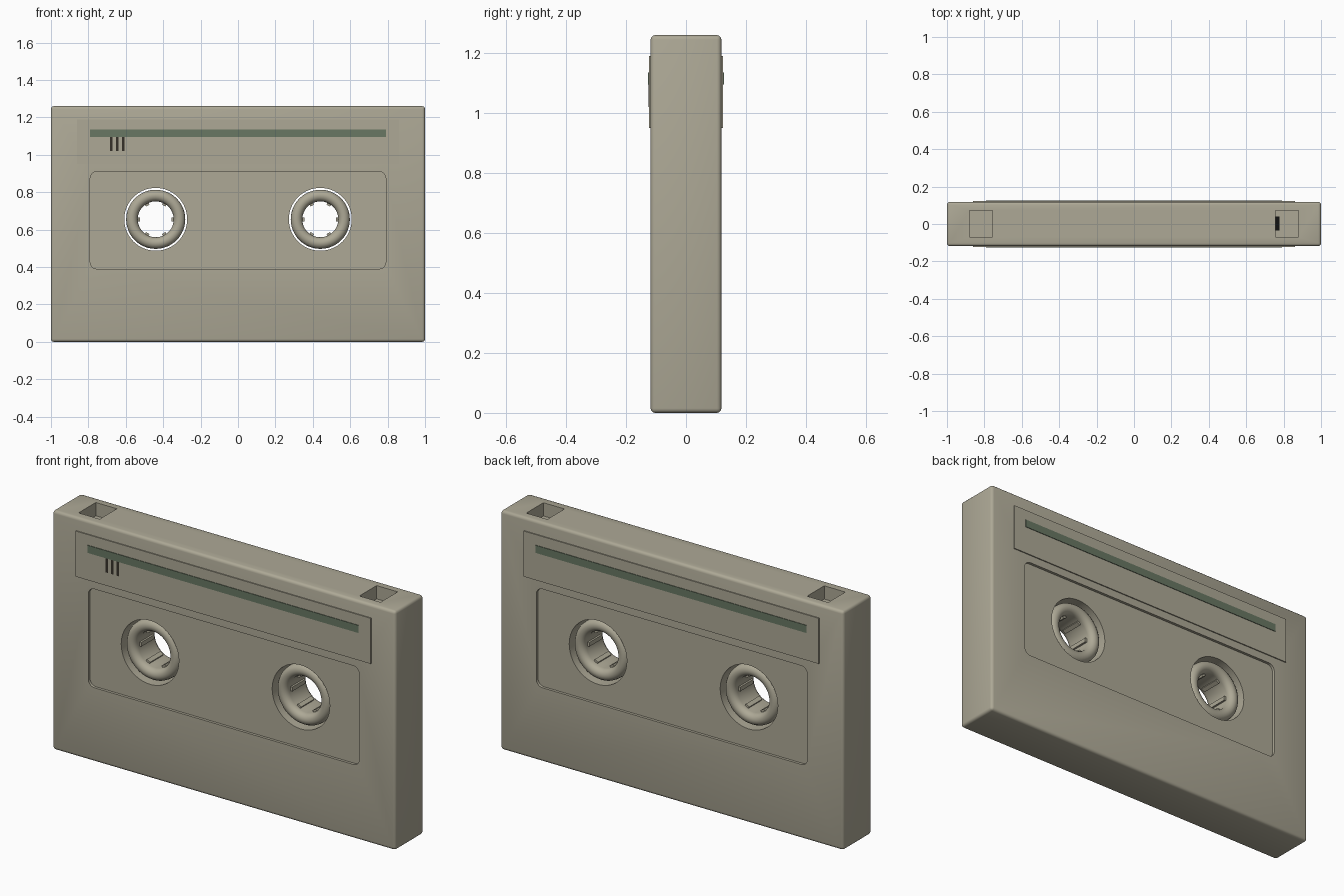
import bpy, bmesh, math
from mathutils import Matrix

if "Cube" in bpy.data.objects:
    bpy.data.objects.remove(bpy.data.objects["Cube"])


def material(name, rgb):
    m = bpy.data.materials.new(name)
    m.diffuse_color = (*rgb, 1)
    m.use_nodes = True
    m.node_tree.nodes["Principled BSDF"].inputs["Base Color"].default_value = m.diffuse_color
    return m


BEIGE = material("warm grey plastic", (0.42, 0.395, 0.305))
GREEN = material("muted green", (0.14, 0.185, 0.125))
DARK = material("dark brown", (0.035, 0.03, 0.022))
BLACK = material("black", (0.006, 0.006, 0.006))


def finish(name, bm, mat, smooth=True):
    bmesh.ops.recalc_face_normals(bm, faces=bm.faces)
    me = bpy.data.meshes.new(name)
    bm.to_mesh(me)
    bm.free()
    me.materials.append(mat)
    ob = bpy.data.objects.new(name, me)
    bpy.context.collection.objects.link(ob)
    if smooth:
        smooth_shade(ob)
    return ob


def smooth_shade(ob):
    bpy.ops.object.select_all(action='DESELECT')
    ob.select_set(True)
    bpy.context.view_layer.objects.active = ob
    bpy.ops.object.shade_smooth_by_angle(angle=math.radians(35))


def box(name, x, y, z, mat, bevel=0, corner=0):
    """Box from (min, max) ranges; bevel rounds all edges, corner only those along y."""
    bm = bmesh.new()
    size = [r[1] - r[0] for r in (x, y, z)]
    mid = [(r[0] + r[1]) / 2 for r in (x, y, z)]
    bmesh.ops.create_cube(bm, size=1, matrix=Matrix.Translation(mid) @ Matrix.Diagonal((*size, 1)))
    if bevel:
        bmesh.ops.bevel(bm, geom=bm.edges[:], offset=bevel, segments=3, profile=0.5, affect='EDGES')
    if corner:
        edges = [e for e in bm.edges if abs(e.verts[0].co.y - e.verts[1].co.y) > 1e-4]
        bmesh.ops.bevel(bm, geom=edges, offset=corner, segments=5, profile=0.5, affect='EDGES')
    return finish(name, bm, mat)


def cut(target, cutter):
    mod = target.modifiers.new("cut", 'BOOLEAN')
    mod.operation, mod.solver, mod.object = 'DIFFERENCE', 'EXACT', cutter
    cutter.hide_render = True
    bpy.context.view_layer.objects.active = target
    bpy.ops.object.modifier_apply(modifier=mod.name)
    bpy.data.objects.remove(cutter)


HUB_X, HUB_Z, D = 0.44, 0.655, 0.118

# shell with recessed panels, reel holes and top pits
shell = box("cassette_shell", (-1, 1), (-D, D), (0, 1.26), BEIGE, bevel=0.015)
for s in (-1, 1):
    ys = sorted((s * (D - 0.014), s * 0.3))
    cut(shell, box("panel_cutter", (-0.79, 0.79), ys, (0.39, 0.91), BEIGE, corner=0.035))
    bm = bmesh.new()
    bmesh.ops.create_cone(bm, cap_ends=True, segments=64, radius1=0.168, radius2=0.168, depth=1,
                          matrix=Matrix.Translation((s * HUB_X, 0, HUB_Z)) @ Matrix.Rotation(math.pi / 2, 4, 'X'))
    cut(shell, finish("hole_cutter", bm, BEIGE))
    xs = sorted((s * 0.757, s * 0.88))
    cut(shell, box("pit_cutter", xs, (-0.07, 0.073), (1.19, 1.4), BEIGE))
smooth_shade(shell)

# black slot on the floor of the right pit
box("pit_slot", (0.757, 0.778), (-0.036, 0.04), (1.186, 1.194), BLACK)

# reel hubs: rounded ring with six drive teeth
for s, side in ((-1, "left"), (1, "right")):
    bm = bmesh.new()
    ring, steps, r, half = 48, 8, 0.031, 0.062
    profile = []
    for end in (0, 1):
        for i in range(steps + 1):
            a = math.pi * (i / steps + end)
            profile.append((0.127 + r * math.cos(a), r * math.sin(a) + (-half if end else half)))
    loops = []
    for k in range(ring):
        t = 2 * math.pi * k / ring
        loops.append([bm.verts.new((s * HUB_X + p * math.cos(t), y, HUB_Z + p * math.sin(t))) for p, y in profile])
    n = len(profile)
    for k in range(ring):
        a, b = loops[k], loops[(k + 1) % ring]
        for i in range(n):
            j = (i + 1) % n
            bm.faces.new((a[i], a[j], b[j], b[i]))
    finish(side + "_reel_hub", bm, BEIGE)
    bm = bmesh.new()
    for k in range(6):
        bmesh.ops.create_cube(bm, size=1, matrix=Matrix.Translation((s * HUB_X, 0, HUB_Z))
                              @ Matrix.Rotation(k * math.pi / 3, 4, 'Y')
                              @ Matrix.Translation((0.094, 0, 0)) @ Matrix.Diagonal((0.018, 0.11, 0.022, 1)))
    finish(side + "_hub_teeth", bm, BEIGE)

# label plates and stripes on both faces
for s, side in ((-1, "front"), (1, "back")):
    box(side + "_label", (-0.86, 0.86), sorted((s * 0.115, s * 0.1235)), (0.95, 1.19), BEIGE)
    box(side + "_stripe", (-0.79, 0.79), sorted((s * 0.119, s * 0.1265)), (1.095, 1.135), GREEN)

# three short dark marks on the front label
for i in range(3):
    x = -0.677 + i * 0.032
    box("label_mark_%d" % (i + 1), (x - 0.007, x + 0.007), (-0.1255, -0.119), (1.02, 1.097), DARK)
